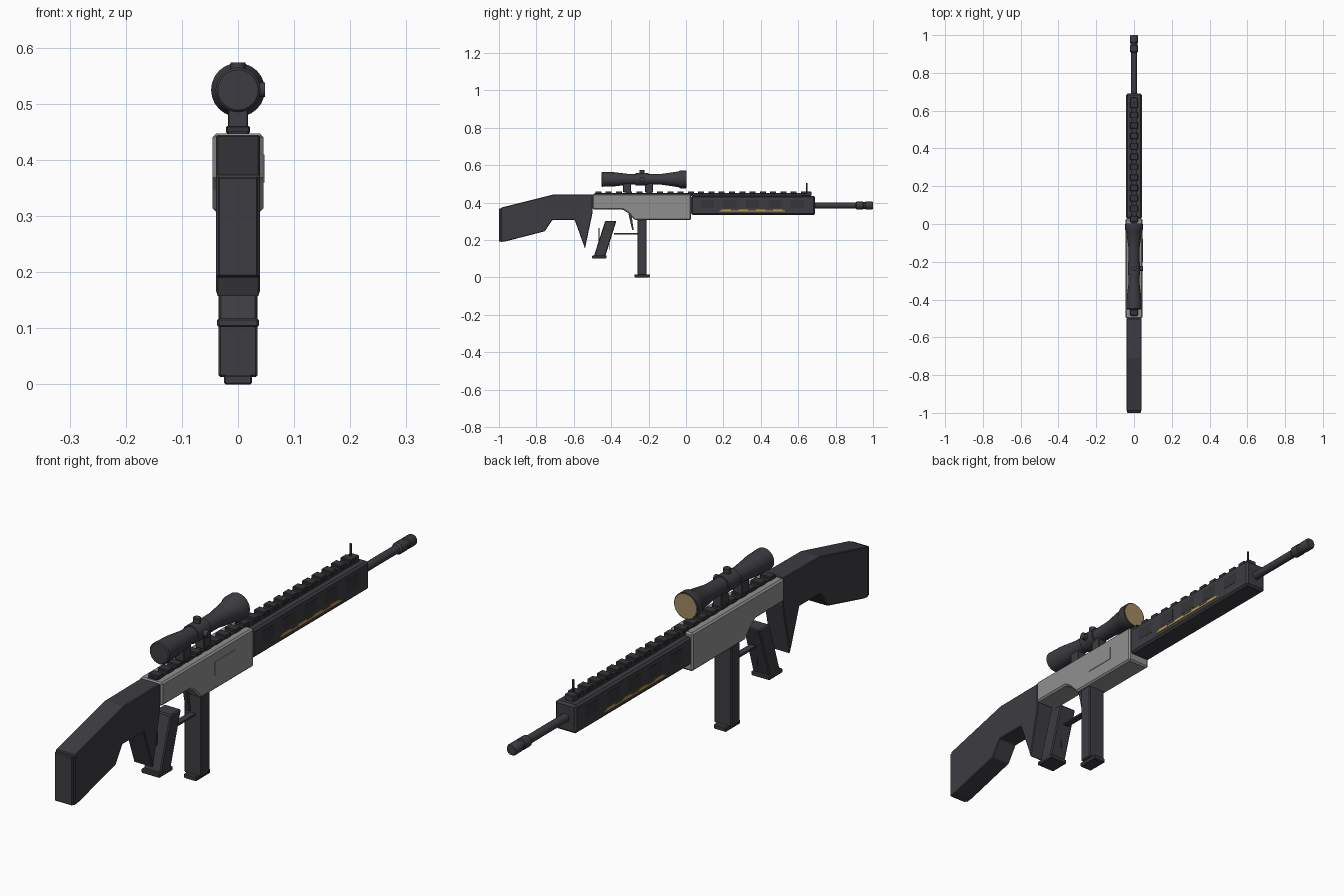
import bpy, bmesh, math
from mathutils import Vector, Matrix

if "Cube" in bpy.data.objects:
    bpy.data.objects.remove(bpy.data.objects["Cube"])


def material(name, rgb):
    m = bpy.data.materials.new(name)
    m.diffuse_color = (*rgb, 1)
    m.use_nodes = True
    m.node_tree.nodes["Principled BSDF"].inputs["Base Color"].default_value = m.diffuse_color
    return m


DARK = material("charcoal", (0.047, 0.045, 0.053))
BLACK = material("dark charcoal", (0.036, 0.036, 0.041))
GREY = material("receiver grey", (0.28, 0.28, 0.28))
GOLD = material("gold", (0.52, 0.33, 0.06))
LENS = material("amber glass", (0.36, 0.26, 0.12))


def finish(name, bm, mat, bevel=0.0, smooth=False):
    bmesh.ops.recalc_face_normals(bm, faces=bm.faces)
    me = bpy.data.meshes.new(name)
    bm.to_mesh(me)
    bm.free()
    ob = bpy.data.objects.new(name, me)
    bpy.context.collection.objects.link(ob)
    me.materials.append(mat)
    if bevel:
        mod = ob.modifiers.new("bevel", "BEVEL")
        mod.width = bevel
        mod.segments = 1
        mod.limit_method = "ANGLE"
    if smooth:
        bpy.ops.object.select_all(action="DESELECT")
        ob.select_set(True)
        bpy.context.view_layer.objects.active = ob
        bpy.ops.object.shade_smooth_by_angle(angle=math.radians(35))
    return ob


def side_shape(name, pts, half, mat, bevel=0.0):
    """Side outline of (y, z) points, extruded symmetrically across x."""
    bm = bmesh.new()
    f = bm.faces.new([bm.verts.new((-half, y, z)) for y, z in pts])
    ext = bmesh.ops.extrude_face_region(bm, geom=[f])
    vs = [v for v in ext["geom"] if isinstance(v, bmesh.types.BMVert)]
    bmesh.ops.translate(bm, verts=vs, vec=(2 * half, 0, 0))
    return finish(name, bm, mat, bevel)


def box(name, x, y, z, mat, bevel=0.0):
    """Box from (min, max) ranges."""
    bm = bmesh.new()
    bmesh.ops.create_cube(bm, size=1)
    for v in bm.verts:
        v.co = Vector([(r[0] + r[1]) / 2 + c * (r[1] - r[0]) for r, c in zip((x, y, z), v.co)])
    return finish(name, bm, mat, bevel)


def lathe(name, profile, z, mat, n=24):
    """Round part along y from (y, radius) points."""
    bm = bmesh.new()
    rings = [[bm.verts.new((r * math.cos(2 * math.pi * i / n), y, z + r * math.sin(2 * math.pi * i / n)))
              for i in range(n)] for y, r in profile]
    for a, b in zip(rings, rings[1:]):
        for i in range(n):
            j = (i + 1) % n
            bm.faces.new((a[i], a[j], b[j], b[i]))
    bm.faces.new(rings[0])
    bm.faces.new(rings[-1])
    return finish(name, bm, mat, smooth=True)


def rod(name, a, b, r, mat, n=12):
    a, b = Vector(a), Vector(b)
    d = b - a
    bm = bmesh.new()
    m = Matrix.Translation((a + b) / 2) @ d.to_track_quat("Z", "Y").to_matrix().to_4x4()
    bmesh.ops.create_cone(bm, cap_ends=True, segments=n, radius1=r, radius2=r, depth=d.length, matrix=m)
    return finish(name, bm, mat, smooth=True)


# Stock with the pointed lower spur, and butt pad
side_shape("stock", [(-0.99, 0.373), (-0.71, 0.443), (-0.5, 0.445), (-0.5, 0.345), (-0.54, 0.155),
                     (-0.595, 0.307), (-0.715, 0.307), (-0.755, 0.247), (-0.965, 0.193), (-0.99, 0.19)],
           0.039, DARK, 0.003)
box("butt_pad", (-0.036, 0.036), (-1, -0.985), (0.192, 0.37), DARK, 0.003)

# Receiver
side_shape("receiver", [(-0.5, 0.363), (-0.5, 0.447), (0.028, 0.447), (0.028, 0.308),
                        (-0.275, 0.308), (-0.31, 0.345), (-0.338, 0.363)], 0.045, GREY, 0.006)
box("ejection_port", (0.044, 0.047), (-0.2, -0.08), (0.36, 0.41), GREY)

# Handguard with raised side panels and gold trim
box("handguard", (-0.042, 0.042), (0.028, 0.69), (0.334, 0.437), DARK, 0.007)
for s, side in ((-1, "left"), (1, "right")):
    def plate(name, y, z, out, mat):
        x = sorted((s * 0.041, s * out))
        return box(f"{name}_{side}", x, y, z, mat)
    for i, y in enumerate((0.08, 0.2, 0.32, 0.44, 0.56)):
        plate(f"handguard_panel_{i}", (y, y + 0.07), (0.372, 0.415), 0.0428, BLACK)
    plate("trim_line", (0.18, 0.53), (0.353, 0.358), 0.0435, GOLD)
    for i in range(4):
        y = 0.19 + i * 0.092
        plate(f"trim_dash_{i}", (y, y + 0.05), (0.357, 0.363), 0.0435, GOLD)

# Top rail with crosswise teeth
box("rail_base", (-0.017, 0.017), (-0.49, 0.66), (0.435, 0.452), BLACK)
for i in range(21):
    y = -0.485 + i * 0.055
    box(f"rail_tooth_{i}", (-0.021, 0.021), (y, y + 0.032), (0.447, 0.461), BLACK, 0.002)

# Barrel, muzzle and front sight
lathe("barrel", [(0.68, 0.015), (0.92, 0.015)], 0.385, DARK, 16)
lathe("muzzle", [(0.905, 0.015), (0.912, 0.021), (0.945, 0.021), (0.948, 0.018), (0.957, 0.018),
                 (0.96, 0.021), (0.995, 0.021), (1.0, 0.018)], 0.385, DARK, 16)
box("front_sight_base", (-0.018, 0.018), (0.615, 0.67), (0.435, 0.459), DARK, 0.003)
rod("front_sight_post", (0, 0.645, 0.455), (0, 0.645, 0.505), 0.004, DARK, 8)

# Scope, adjustment knobs, mounts and lens
Z = 0.525
lathe("scope", [(-0.452, 0.036), (-0.448, 0.04), (-0.385, 0.038), (-0.31, 0.029), (-0.27, 0.028),
                (-0.27, 0.033), (-0.2, 0.033), (-0.2, 0.028), (-0.13, 0.029), (-0.04, 0.042),
                (-0.03, 0.048), (0.0, 0.048)], Z, DARK)
lathe("front_lens", [(-0.002, 0.044), (0.002, 0.044)], Z, LENS)
rod("top_knob", (0, -0.235, Z), (0, -0.235, 0.574), 0.013, DARK)
rod("side_knob", (0, -0.235, Z), (0.048, -0.235, Z), 0.013, DARK)
for i, y in enumerate((-0.315, -0.198)):
    box(f"scope_mount_{i}", (-0.018, 0.018), (y - 0.021, y + 0.021), (0.455, 0.51), DARK, 0.002)

# Magazine
box("magazine", (-0.035, 0.035), (-0.26, -0.21), (0.013, 0.32), DARK, 0.004)
box("magazine_base", (-0.025, 0.025), (-0.275, -0.193), (0, 0.017), DARK, 0.003)

# Pistol grip
side_shape("grip", [(-0.432, 0.303), (-0.372, 0.303), (-0.432, 0.112), (-0.493, 0.112)], 0.034, DARK, 0.004)
box("grip_base", (-0.037, 0.037), (-0.502, -0.425), (0.102, 0.118), DARK, 0.003)
rod("grip_rear_wire", (0, -0.465, 0.15), (0, -0.465, 0.265), 0.002, DARK, 6)
rod("grip_front_wire", (0, -0.41, 0.15), (0, -0.41, 0.255), 0.002, DARK, 6)

# Trigger and guard
box("trigger_guard", (-0.012, 0.012), (-0.385, -0.255), (0.23, 0.238), DARK, 0.001)
side_shape("trigger", [(-0.31, 0.35), (-0.293, 0.35), (-0.28, 0.255), (-0.288, 0.255)], 0.007, DARK)
